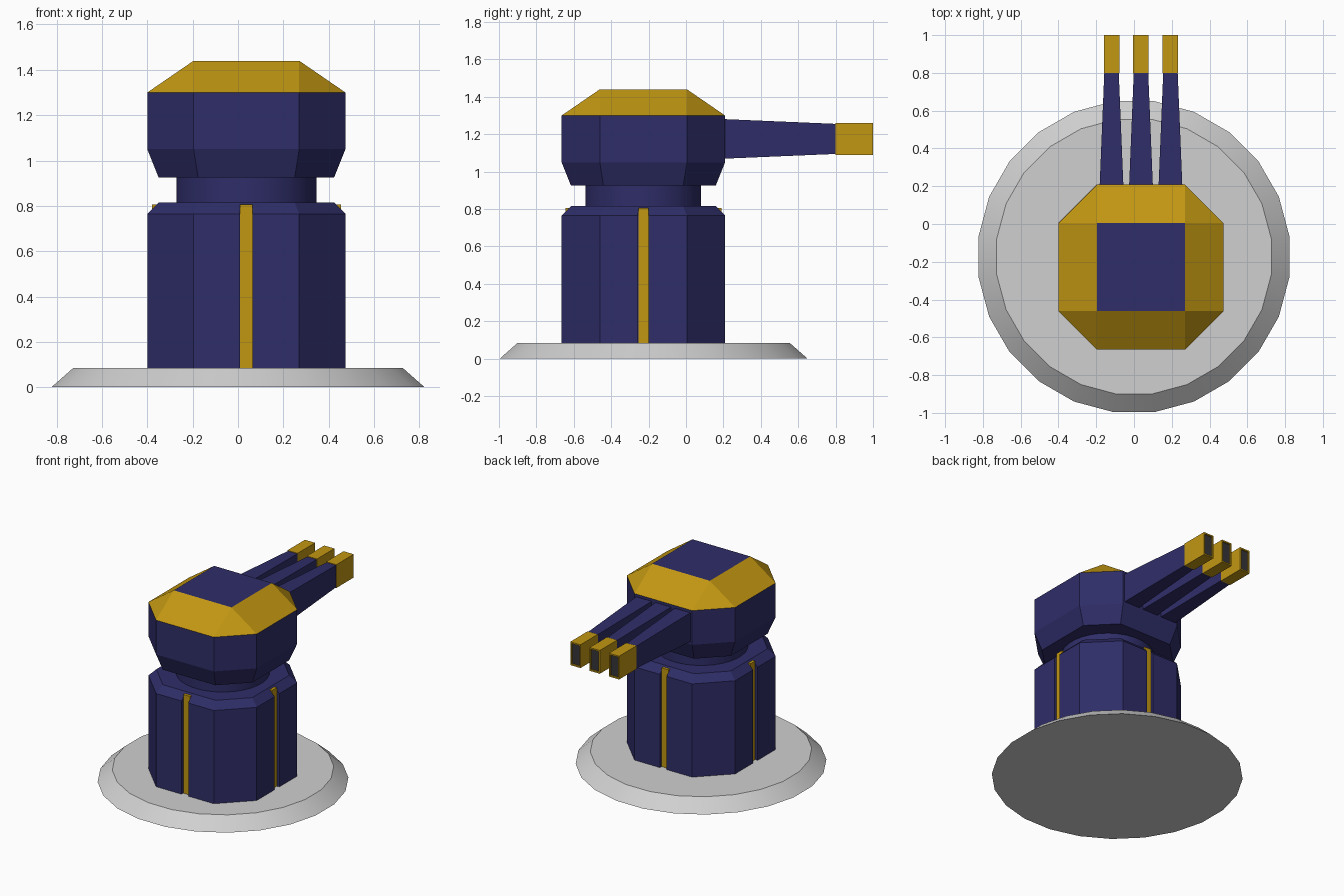
import bpy, bmesh, math

if "Cube" in bpy.data.objects:
    bpy.data.objects.remove(bpy.data.objects["Cube"])

CX, CY = 0.037, -0.228          # turret axis
W, S = 0.437, 0.233             # octagon half width, half length of its straight sides


def material(name, rgb):
    m = bpy.data.materials.new(name)
    m.diffuse_color = (*rgb, 1)
    m.use_nodes = True
    m.node_tree.nodes["Principled BSDF"].inputs["Base Color"].default_value = m.diffuse_color
    return m


NAVY = material("navy blue", (0.028, 0.026, 0.138))
GOLD = material("gold", (0.54, 0.31, 0.006))
GREY = material("light grey", (0.63, 0.63, 0.63))
DARK = material("dark grey", (0.035, 0.035, 0.04))


def add_object(name, bm, mats, paint=None, smooth=False):
    bmesh.ops.remove_doubles(bm, verts=bm.verts, dist=1e-5)
    bmesh.ops.recalc_face_normals(bm, faces=bm.faces)
    bm.normal_update()
    if paint:
        for f in bm.faces:
            f.material_index = paint(f)
    me = bpy.data.meshes.new(name)
    bm.to_mesh(me)
    bm.free()
    for m in mats:
        me.materials.append(m)
    ob = bpy.data.objects.new(name, me)
    bpy.context.collection.objects.link(ob)
    if smooth:
        bpy.ops.object.select_all(action='DESELECT')
        ob.select_set(True)
        bpy.context.view_layer.objects.active = ob
        bpy.ops.object.shade_smooth_by_angle(angle=math.radians(30))
    return ob


def loft(rings):
    """Skin a list of closed point rings and cap both ends."""
    bm = bmesh.new()
    vs = [[bm.verts.new(p) for p in r] for r in rings]
    n = len(vs[0])
    for a, b in zip(vs, vs[1:]):
        for i in range(n):
            j = (i + 1) % n
            bm.faces.new((a[i], a[j], b[j], b[i]))
    bm.faces.new(vs[0][::-1])
    bm.faces.new(vs[-1])
    return bm


def octagon(w, s, z):
    pts = [(w, -s), (w, s), (s, w), (-s, w), (-w, s), (-w, -s), (-s, -w), (s, -w)]
    return [(CX + x, CY + y, z) for x, y in pts]


def circle(r, z, n, cx, cy):
    step = math.tau / n
    return [(cx + r * math.cos((i + .5) * step), cy + r * math.sin((i + .5) * step), z)
            for i in range(n)]


def rect_y(x, y, w, z0, z1):
    return [(x - w, y, z0), (x + w, y, z0), (x + w, y, z1), (x - w, y, z1)]


def side_bars(inner, outer, z0, z1, half):
    """Four upright bars, one on each main side of the body."""
    bm = bmesh.new()
    for k in range(4):
        c, s = round(math.cos(k * math.pi / 2)), round(math.sin(k * math.pi / 2))
        v = [[bm.verts.new((CX + x * c - y * s, CY + x * s + y * c, z))
              for x, y in ((inner, -half), (outer, -half), (outer, half), (inner, half))]
             for z in (z0, z1)]
        bm.faces.new(v[0][::-1])
        bm.faces.new(v[1])
        for i in range(4):
            j = (i + 1) % 4
            bm.faces.new((v[0][i], v[0][j], v[1][j], v[1][i]))
    return bm


# Ground disc with sloped rim
add_object("base_disc", loft([circle(0.83, 0, 24, 0, -0.173),
                              circle(0.733, 0.085, 24, 0, -0.173)]), [GREY], smooth=True)

# Octagonal body with four grooves
body = add_object("body", loft([octagon(W, S, 0.08), octagon(W, S, 0.765),
                                octagon(W - 0.05, S - 0.02, 0.815)]), [NAVY])
cutter = add_object("groove_cutter", side_bars(W - 0.022, W + 0.1, 0.0, 0.9, 0.0275), [NAVY])
cutter.hide_render = True
mod = body.modifiers.new("grooves", 'BOOLEAN')
mod.operation = 'DIFFERENCE'
mod.solver = 'EXACT'
mod.object = cutter
bpy.context.view_layer.objects.active = body
bpy.ops.object.modifier_apply(modifier=mod.name)
bpy.data.objects.remove(cutter)

# Gold strips inside the grooves
add_object("side_strips", side_bars(W - 0.06, W - 0.02, 0.08, 0.805, 0.0272), [GOLD])

# Round neck
add_object("neck", loft([circle(0.31, 0.80, 32, CX, CY), circle(0.31, 0.94, 32, CX, CY)]),
           [NAVY], smooth=True)

# Head: gold sloped roof, navy sides and flat top
add_object("head", loft([octagon(W - 0.05, S - 0.02, 0.925), octagon(W, S, 1.05),
                         octagon(W, S, 1.30)]), [NAVY])
roof = bmesh.new()
for x, y, z in octagon(W, S, 1.30) + octagon(S, S, 1.44):
    roof.verts.new((x, y, z))
bmesh.ops.remove_doubles(roof, verts=roof.verts, dist=1e-5)
bmesh.ops.convex_hull(roof, input=roof.verts)
bmesh.ops.dissolve_limit(roof, angle_limit=0.01, verts=roof.verts, edges=roof.edges)
add_object("roof", roof, [GOLD, NAVY], lambda f: int(abs(f.normal.z) > 0.95))

# Three tapered barrels with gold muzzles and dark bores
for i, x in enumerate((CX - 0.156, CX, CX + 0.156)):
    add_object(f"barrel_{i + 1}", loft([rect_y(x, 0.15, 0.065, 1.067, 1.283),
                                        rect_y(x, 0.81, 0.038, 1.095, 1.255)]), [NAVY])
    add_object(f"muzzle_{i + 1}", loft([rect_y(x, 0.80, 0.041, 1.09, 1.26),
                                        rect_y(x, 1.00, 0.041, 1.09, 1.26),
                                        rect_y(x, 1.00, 0.032, 1.10, 1.25),
                                        rect_y(x, 0.99, 0.032, 1.10, 1.25)]),
               [GOLD, DARK],
               lambda f: int(abs(f.calc_center_median().y - 0.99) < 0.002))
